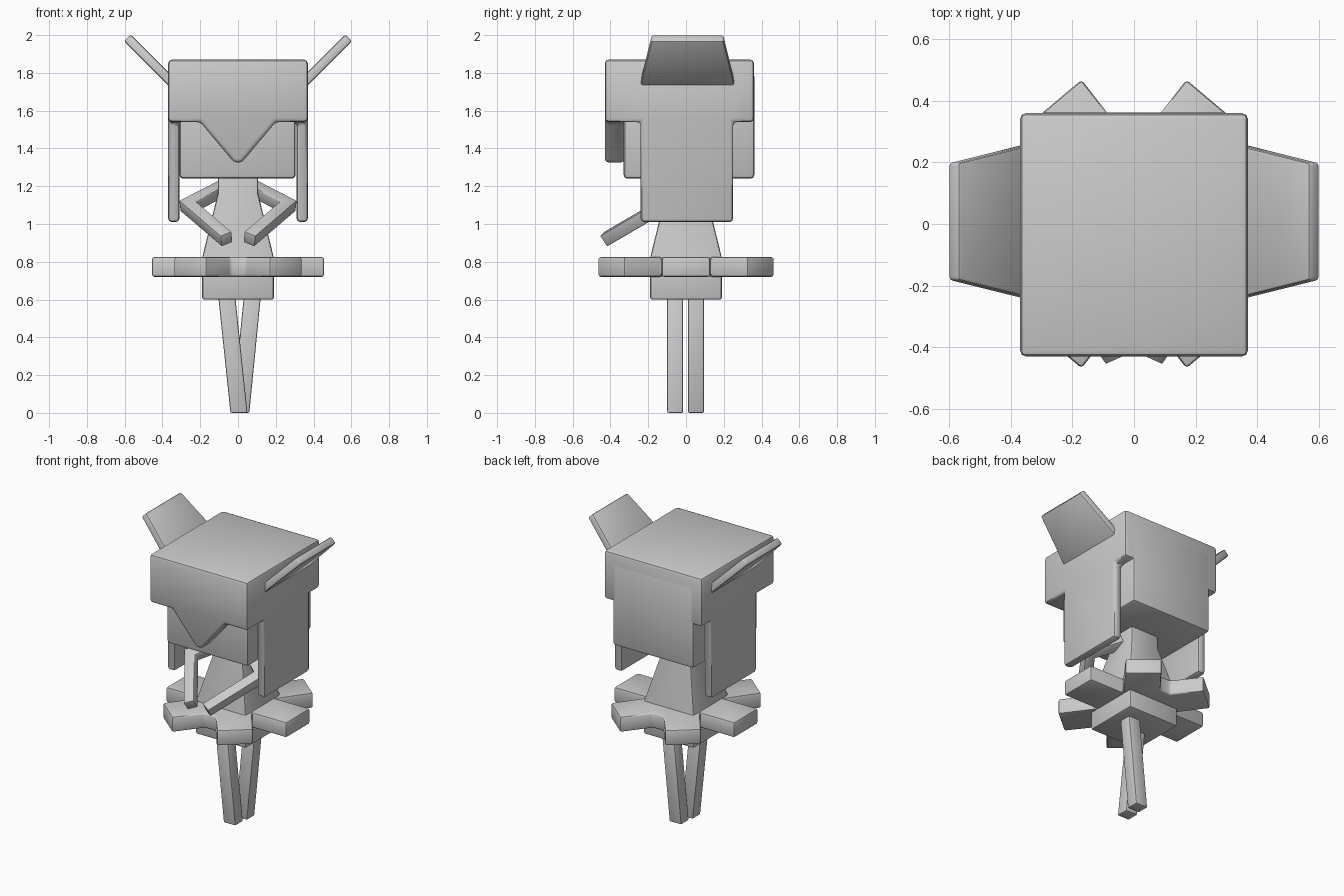
import bpy, bmesh, math
from mathutils import Vector

if "Cube" in bpy.data.objects:
    bpy.data.objects.remove(bpy.data.objects["Cube"])

grey = bpy.data.materials.new("plain grey")
grey.diffuse_color = (0.6, 0.6, 0.6, 1)
grey.use_nodes = True
grey.node_tree.nodes["Principled BSDF"].inputs["Base Color"].default_value = grey.diffuse_color


def finish(obj, bevel):
    bpy.ops.object.select_all(action='DESELECT')
    bpy.context.view_layer.objects.active = obj
    obj.select_set(True)
    if bevel:
        mod = obj.modifiers.new("rounded edges", 'BEVEL')
        mod.width, mod.segments = bevel, 2
        mod.limit_method, mod.angle_limit = 'ANGLE', math.radians(25)
        bpy.ops.object.modifier_apply(modifier=mod.name)
        bpy.ops.object.shade_smooth_by_angle(angle=math.radians(40))


def loft(name, rings, bevel=0.0):
    """Closed solid through rings of equal point count."""
    bm = bmesh.new()
    loops = [[bm.verts.new(p) for p in ring] for ring in rings]
    n = len(loops[0])
    for a, b in zip(loops, loops[1:]):
        for i in range(n):
            j = (i + 1) % n
            bm.faces.new((a[i], a[j], b[j], b[i]))
    bm.faces.new(loops[0])
    bm.faces.new(loops[-1])
    bmesh.ops.recalc_face_normals(bm, faces=bm.faces)
    mesh = bpy.data.meshes.new(name)
    bm.to_mesh(mesh)
    bm.free()
    mesh.materials.append(grey)
    obj = bpy.data.objects.new(name, mesh)
    bpy.context.collection.objects.link(obj)
    finish(obj, bevel)
    return obj


def rect(x0, x1, y0, y1, z):
    return [(x0, y0, z), (x1, y0, z), (x1, y1, z), (x0, y1, z)]


def box(name, x0, x1, y0, y1, z0, z1, bevel=0.0):
    return loft(name, [rect(x0, x1, y0, y1, z0), rect(x0, x1, y0, y1, z1)], bevel)


# Head
box("head", -0.31, 0.305, -0.33, 0.362, 1.24, 1.80, 0.02)

# Hair: cap, pointed fringe and side panels joined into one solid
hair = box("hair", -0.37, 0.37, -0.43, 0.36, 1.54, 1.87)
fringe = [(-0.26, 1.60), (-0.20, 1.54), (-0.02, 1.325), (0.02, 1.325), (0.20, 1.54), (0.26, 1.60)]
extras = [loft("fringe", [[(x, y, z) for x, z in fringe] for y in (-0.43, -0.325)])]
for s in (-1, 1):
    xs = sorted((s * 0.31, s * 0.37))
    extras.append(box("side_panel", *xs, -0.24, 0.25, 1.01, 1.60))
for part in extras:
    mod = hair.modifiers.new("join", 'BOOLEAN')
    mod.operation, mod.solver, mod.object = 'UNION', 'EXACT', part
    bpy.context.view_layer.objects.active = hair
    bpy.ops.object.modifier_apply(modifier=mod.name)
    bpy.data.objects.remove(part)
bm = bmesh.new()
bm.from_mesh(hair.data)
bmesh.ops.remove_doubles(bm, verts=bm.verts, dist=0.0005)
bmesh.ops.dissolve_limit(bm, angle_limit=0.02, verts=bm.verts, edges=bm.edges)
bm.to_mesh(hair.data)
bm.free()
finish(hair, 0.02)

# Ears: slanted tapered plates
for s, side in ((-1, "left"), (1, "right")):
    rings = []
    for x, z, h in ((0.325, 1.725, 0.255), (0.585, 1.985, 0.19)):
        rings.append([(s * (x + k * 0.0175), 0.008 + y, z - k * 0.0175)
                      for k, y in ((-1, -h), (1, -h), (1, h), (-1, h))])
    loft(side + "_ear", rings, 0.01)

# Body: hips, flared torso and neck
sections = ((0.60, 0.19), (0.82, 0.19), (1.16, 0.107), (1.27, 0.105))
loft("body", [rect(-w, w, -w, w, z) for z, w in sections], 0.012)

# Skirt: six petals as one extruded star outline
quarter = [(0.455, 0.128), (0.195, 0.128), (0.34, 0.325), (0.17, 0.468), (0.04, 0.30)]
star = quarter + [(-x, y) for x, y in reversed(quarter)]
star += [(-x, -y) for x, y in star]
loft("skirt", [[(x, y, z) for x, y in star] for z in (0.72, 0.825)], 0.012)

# Legs: leaning inwards, one in front of the other
loft("left_leg", [rect(-0.04, 0.05, -0.10, -0.015, 0),
                  rect(-0.107, -0.017, -0.10, -0.015, 0.64)], 0.008)
loft("right_leg", [rect(-0.03, 0.06, 0.01, 0.095, 0),
                   rect(0.033, 0.123, 0.01, 0.095, 0.64)], 0.008)

# Arms: square section with a mitred elbow
R = 0.034
for s, side in ((-1, "left"), (1, "right")):
    p = [Vector((s * x, y, z)) for x, y, z in
         ((0.06, 0.0, 1.20), (0.265, -0.125, 1.095), (0.06, -0.425, 0.92))]
    d1, d2 = (p[1] - p[0]).normalized(), (p[2] - p[1]).normalized()
    n = d1.cross(d2).normalized()
    u1, u2 = n.cross(d1), n.cross(d2)
    across = (u1, (u1 + u2) / (1 + u1.dot(u2)), u2)
    loft(side + "_arm", [[c + R * (a * u + b * n) for a, b in ((-1, -1), (1, -1), (1, 1), (-1, 1))]
                         for c, u in zip(p, across)], 0.006)
